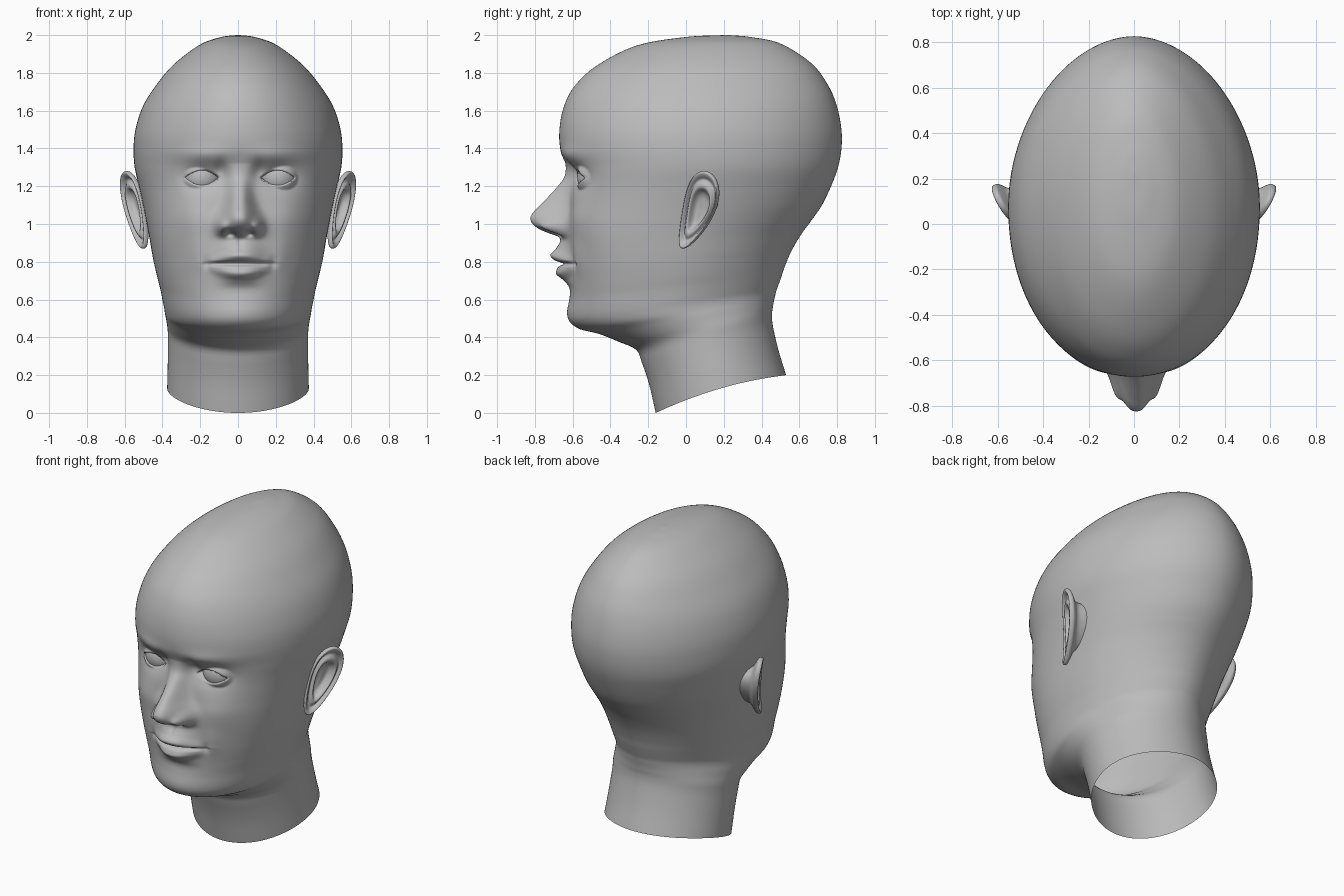
import bpy, bmesh, math
from mathutils import Vector

if "Cube" in bpy.data.objects:
    bpy.data.objects.remove(bpy.data.objects["Cube"])

skin = bpy.data.materials.new("plain_grey")
skin.diffuse_color = (0.5, 0.5, 0.5, 1)
skin.use_nodes = True
skin.node_tree.nodes["Principled BSDF"].inputs["Base Color"].default_value = skin.diffuse_color


def curve(rows, t):
    """Smooth interpolation of rows keyed by their first column."""
    if t <= rows[0][0]:
        return list(rows[0][1:])
    if t >= rows[-1][0]:
        return list(rows[-1][1:])
    i = max(k for k in range(len(rows) - 1) if rows[k][0] <= t)
    a, b = rows[i], rows[i + 1]
    p, q = rows[max(i - 1, 0)], rows[min(i + 2, len(rows) - 1)]
    h = b[0] - a[0]
    s = (t - a[0]) / h
    out = []
    for c in range(1, len(a)):
        m0 = (b[c] - p[c]) / (b[0] - p[0]) * h
        m1 = (q[c] - a[c]) / (q[0] - a[0]) * h
        out.append((2*s**3 - 3*s*s + 1) * a[c] + (s**3 - 2*s*s + s) * m0
                   + (3*s*s - 2*s**3) * b[c] + (s**3 - s*s) * m1)
    return out


def make(name, verts, faces, mirror=False):
    bm = bmesh.new()
    vs = [bm.verts.new(v) for v in verts]
    for f in faces:
        bm.faces.new([vs[i] for i in f])
    bmesh.ops.recalc_face_normals(bm, faces=bm.faces)
    for f in bm.faces:
        f.smooth = True
    me = bpy.data.meshes.new(name)
    bm.to_mesh(me)
    bm.free()
    me.materials.append(skin)
    ob = bpy.data.objects.new(name, me)
    bpy.context.collection.objects.link(ob)
    if mirror:
        ob.modifiers.new("mirror", 'MIRROR')
    return ob


def loft_faces(rows, n):
    return [(r*n + i, r*n + (i+1) % n, (r+1)*n + (i+1) % n, (r+1)*n + i)
            for r in range(rows - 1) for i in range(n)]


# Head sections: front y, front z, back y, back z, half width, front squareness
SECTIONS = [
    (-.16, 0, .53, .2, .375, 2), (-.195, .15, .49, .33, .372, 2),
    (-.235, .27, .46, .46, .37, 2), (-.265, .335, .455, .52, .372, 2),
    (-.36, .378, .46, .56, .376, 2), (-.46, .418, .465, .59, .382, 2),
    (-.56, .443, .472, .62, .387, 2), (-.61, .48, .478, .645, .392, 2),
    (-.622, .53, .487, .67, .40, 2.05), (-.616, .6, .505, .72, .412, 2.15),
    (-.615, .68, .525, .78, .43, 2.25), (-.62, .78, .56, .86, .45, 2.35),
    (-.625, .9, .61, .945, .468, 2.45), (-.625, 1, .665, 1.02, .485, 2.45),
    (-.62, 1.1, .72, 1.1, .503, 2.4), (-.62, 1.2, .768, 1.2, .525, 2.3),
    (-.632, 1.3, .805, 1.3, .547, 2.2), (-.665, 1.4, .823, 1.4, .553, 2.1),
    (-.67, 1.5, .823, 1.5, .543, 2.05), (-.647, 1.62, .80, 1.62, .505, 2),
    (-.59, 1.73, .755, 1.73, .437, 2), (-.47, 1.84, .665, 1.85, .34, 2),
    (-.26, 1.945, .5, 1.955, .2, 2), (0, 1.99, .34, 1.99, .087, 2)]
APEX = (.2, 2, .23, 2, .008, 2)

# Midline relief of lips and nose: z, depth, half width
RELIEF = [
    (.5, 0, .12), (.6, 0, .12), (.66, .002, .12), (.7, .03, .11), (.735, .07, .12),
    (.765, .062, .13), (.79, .048, .14), (.81, .078, .135), (.835, .096, .12),
    (.87, .066, .11), (.915, .042, .1), (.935, .058, .1), (.952, .105, .098),
    (.975, .155, .098), (1, .187, .097), (1.03, .2, .092), (1.06, .188, .083),
    (1.1, .152, .07), (1.15, .105, .06), (1.2, .06, .055), (1.25, .022, .055),
    (1.32, 0, .06)]

# Soft bumps and hollows, both sides: x, z, x radius, z radius, depth
BUMPS = [
    (.092, .985, .03, .038, .055),    # nostril wings
    (.05, .95, .024, .014, -.05),     # nostrils
    (0, .9, .016, .035, -.008),       # philtrum
    (.25, 1.03, .11, .1, .018),       # cheeks
    (.19, 1.365, .13, .045, .014),    # brows
    (.19, 1.25, .11, .065, -.04),     # eye sockets
    (.1, 1.285, .035, .05, -.022),    # inner eye corners
    (.175, .79, .022, .03, -.014),    # mouth corners
    (.22, .84, .05, .09, .008),
    (0, .53, .12, .06, .008)]         # chin
EYE = Vector((.2, -.475, 1.245))
SHIFT = .01                           # face sits slightly off centre


def sculpt(x, y, z):
    u = abs(x - SHIFT)
    if y > 0 or u > .5 or not .44 < z < 1.6:
        return y
    dz = z - .79
    zz = z + dz * .9 * min((u / .17)**2, 1) * math.exp(-(dz / .07)**2)
    depth, width = curve(RELIEF, zz)
    y -= depth * math.exp(-(u / width)**2.5)
    for bx, bz, rx, rz, d in BUMPS:
        y -= d * math.exp(-((u - bx) / rx)**2 - ((z - bz) / rz)**2)
    # line between the lips
    y += .022 * math.exp(-(dz / .009)**2) / (1 + (u / .15)**10)
    # eyelids wrap the eyeball and open in an almond
    ex, ez = u - EYE.x, z - EYE.z
    r2 = ex*ex + ez*ez
    if r2 < .0121:
        lid = min(y, EYE.y - math.sqrt(.0121 - r2))
        inner = EYE.y - math.sqrt(max(.0072 - r2, 0))
        e = abs(ez) / .039 + (ex / .088)**2
        s = min(max((e - .85) / .25, 0), 1)
        s = s * s * (3 - 2*s)
        y = inner + (lid - inner) * s
    return y


# Head and neck, open at the bottom
keys = [(i, *s) for i, s in enumerate(SECTIONS + [APEX])]
params = []
for a, b in zip(keys, keys[1:]):
    step = .0065 if .55 < a[2] < 1.4 else .025
    n = max(3, round(math.hypot(b[1] - a[1], b[2] - a[2]) / step))
    params += [a[0] + k / n for k in range(n)]
params.append(keys[-1][0])

N = 256
angles = []
for i in range(N):
    t = 2 * i / N - 1
    angles.append(math.pi * (.45 * t + .55 * t * abs(t)))
verts = []
for p in params:
    fy, fz, by, bz, w, sq = curve(keys, p)
    my, half = (fy + by) / 2, (by - fy) / 2
    for a in angles:
        s, c = math.sin(a), math.cos(a)
        k = sq if c > 0 else 1.9
        rho = (abs(s)**k + abs(c)**k)**(1 / k)
        x, v = w * s / rho, c / rho
        y = my - half * v
        z = (fz + bz) / 2 + (fz - bz) / 2 * v + .03 * s * s * max(0, 1 - fz / .4)
        verts.append((x, sculpt(x, y, z), z))
faces = loft_faces(len(params), N)
faces.append(tuple(range((len(params) - 1) * N, len(params) * N)))
make("head", verts, faces)

# Eyeballs
bm = bmesh.new()
bmesh.ops.create_uvsphere(bm, u_segments=48, v_segments=32, radius=.1)
for v in bm.verts:
    v.co += EYE
bm.verts.ensure_lookup_table()
bm.verts.index_update()
eyes = make("eyes", [v.co.copy() for v in bm.verts],
            [[v.index for v in f.verts] for f in bm.faces], True)
bm.free()
eyes.location.x = SHIFT

# Ears: an egg-shaped dish with a rolled rim, (radius, height) from bowl to root
DISH = [(0, .02, -.03), (1, .3, -.03), (2, .45, -.018), (3, .56, .006), (4, .66, .008),
        (5, .78, -.006), (6, .88, .008), (7, .96, .014), (8, 1.0, .004), (9, .98, -.012),
        (10, .86, -.024), (11, .65, -.045), (12, .55, -.1)]
C, U, V = Vector((.545, .07, 1.075)), Vector((.047, .085, 0)), Vector((.045, .055, .205))
NORMAL = Vector((.87, -.48, -.1)).normalized()
M, SUB = 64, 4
verts = []
for j in range((len(DISH) - 1) * SUB + 1):
    r, h = curve(DISH, j / SUB)
    for i in range(M):
        a = 2 * math.pi * i / M
        s, c = math.sin(a), math.cos(a)
        pos = C + U * (r * c * (1 + .25 * s)) + V * (r * s) + NORMAL * h
        pos.y -= .03 * r * s * s
        verts.append(pos)
faces = loft_faces((len(DISH) - 1) * SUB + 1, M)
faces.append(tuple(range(M)))
make("ears", verts, faces, True)
